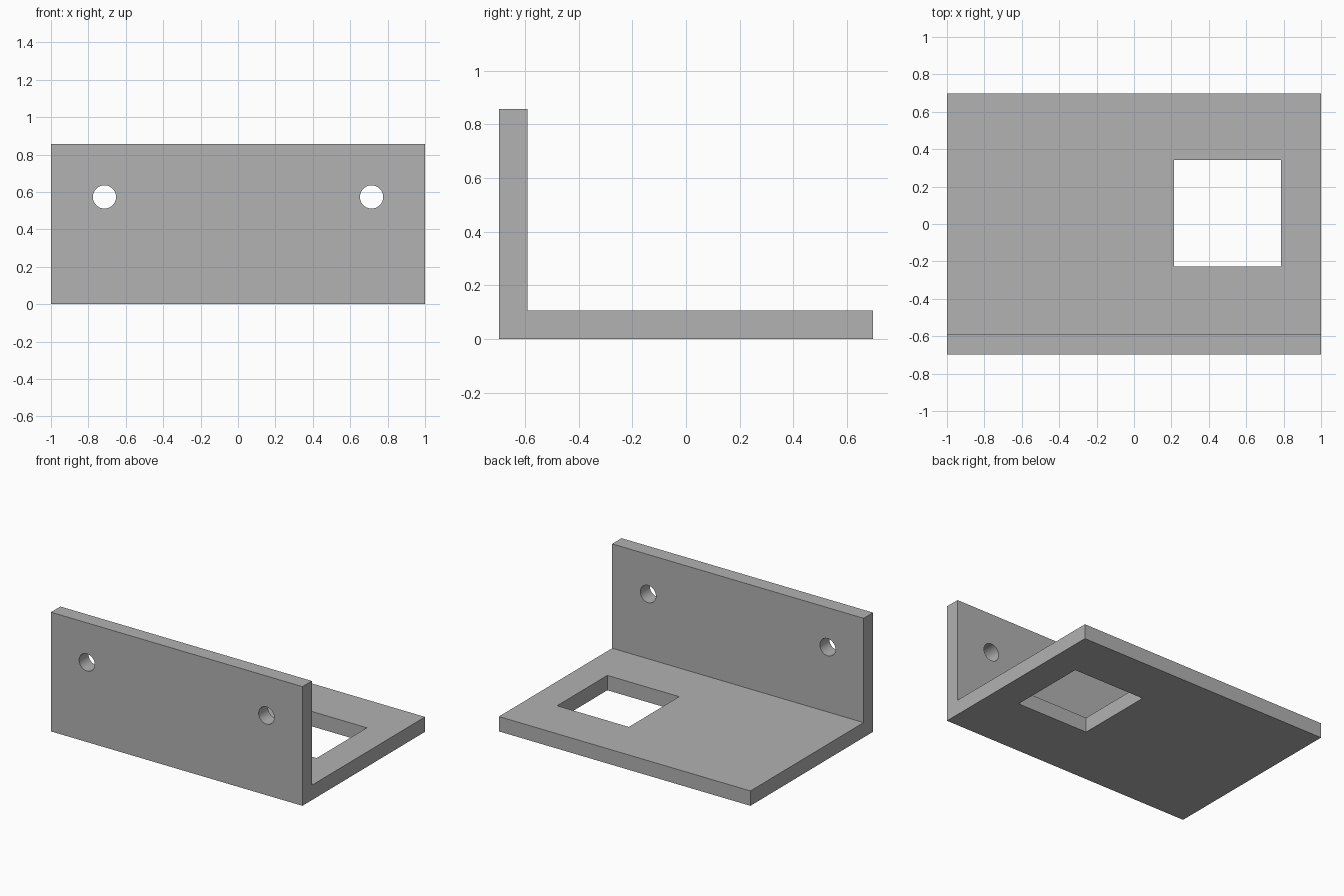
import bpy
import bmesh
from mathutils import Matrix, Vector

cube = bpy.data.objects.get("Cube")
if cube:
    bpy.data.objects.remove(cube, do_unlink=True)

# Main dimensions
WIDTH, DEPTH, HEIGHT, THICK = 2.0, 1.393, 0.857, 0.107
FRONT, BACK = -DEPTH / 2, DEPTH / 2

grey = bpy.data.materials.new("plain grey")
grey.use_nodes = True
colour = (0.445, 0.445, 0.445, 1)
grey.diffuse_color = colour
grey.node_tree.nodes["Principled BSDF"].inputs["Base Color"].default_value = colour


def make_object(name, bm):
    bmesh.ops.recalc_face_normals(bm, faces=bm.faces)
    mesh = bpy.data.meshes.new(name)
    bm.to_mesh(mesh)
    bm.free()
    mesh.materials.append(grey)
    obj = bpy.data.objects.new(name, mesh)
    bpy.context.collection.objects.link(obj)
    return obj


# L-shaped bracket: side profile extruded across the width
bm = bmesh.new()
profile = [(FRONT, 0), (BACK, 0), (BACK, THICK),
           (FRONT + THICK, THICK), (FRONT + THICK, HEIGHT), (FRONT, HEIGHT)]
face = bm.faces.new([bm.verts.new((-WIDTH / 2, y, z)) for y, z in profile])
extruded = bmesh.ops.extrude_face_region(bm, geom=[face])["geom"]
bmesh.ops.translate(bm, vec=(WIDTH, 0, 0),
                    verts=[v for v in extruded if isinstance(v, bmesh.types.BMVert)])
bracket = make_object("angle_bracket", bm)

# Cutter for the square window in the base
bm = bmesh.new()
bmesh.ops.create_cube(bm, size=1, matrix=Matrix.Translation((0.5, 0.057, THICK / 2))
                      @ Matrix.Diagonal((0.571, 0.571, 3 * THICK, 1)))
cutters = [make_object("window_cutter", bm)]

# Cutters for the two screw holes in the upright wall
for side, x in (("left", 0.714), ("right", -0.714)):
    bm = bmesh.new()
    place = Matrix.Translation((x, FRONT + THICK / 2, 0.573))
    bmesh.ops.create_cone(bm, cap_ends=True, segments=48, radius1=0.062, radius2=0.062,
                          depth=3 * THICK, matrix=place @ Matrix.Rotation(1.5707963, 4, "X"))
    cutters.append(make_object(side + "_screw_hole_cutter", bm))

# Cut the openings, then drop the cutters
bpy.context.view_layer.objects.active = bracket
for cutter in cutters:
    cut = bracket.modifiers.new(cutter.name, "BOOLEAN")
    cut.operation = "DIFFERENCE"
    cut.solver = "EXACT"
    cut.object = cutter
    bpy.ops.object.modifier_apply(modifier=cut.name)
    bpy.data.objects.remove(cutter, do_unlink=True)

# Smooth hole walls, sharp plate edges
bpy.ops.object.select_all(action="DESELECT")
bracket.select_set(True)
bpy.ops.object.shade_smooth_by_angle()
